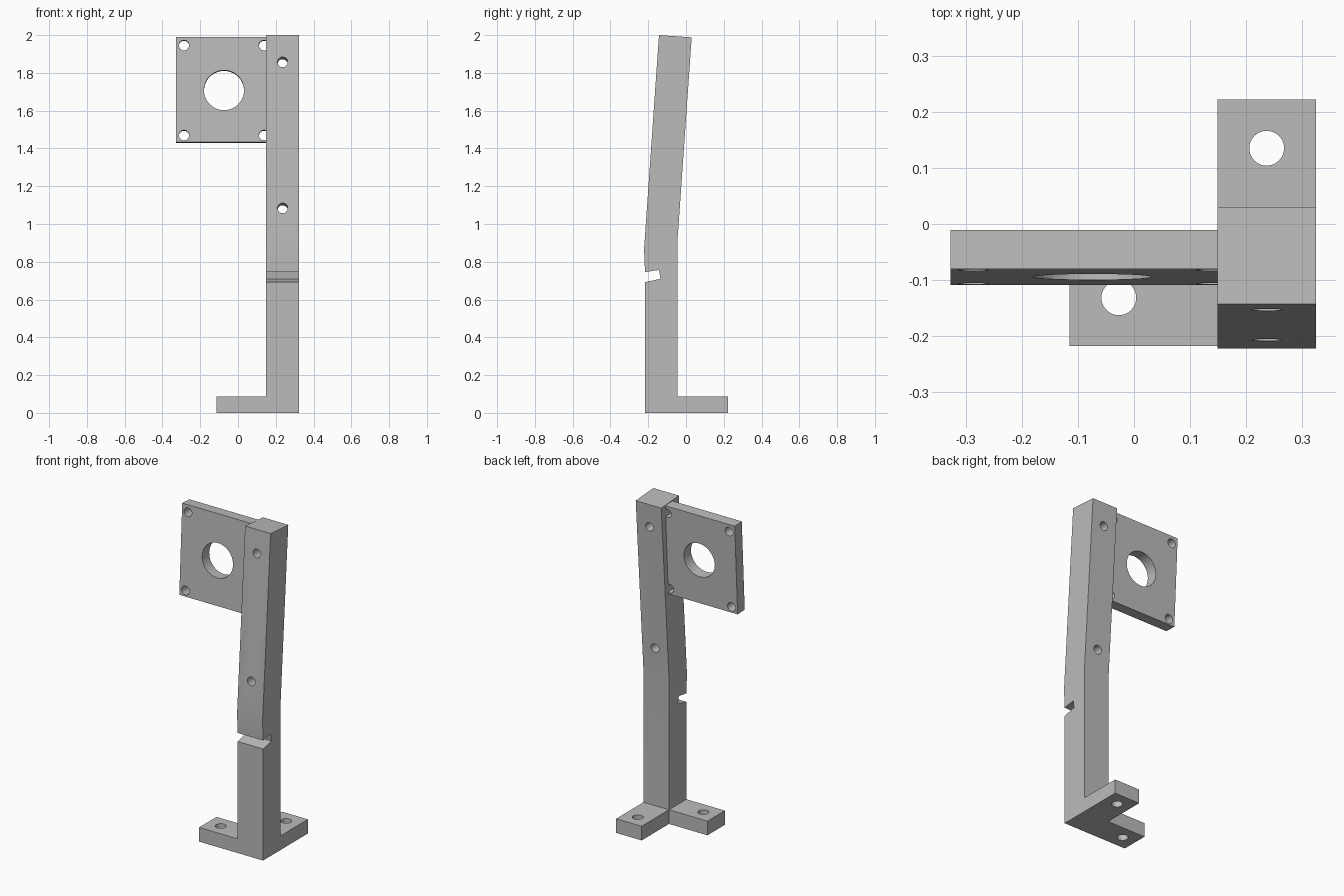
import bpy, bmesh
from math import radians, tan
from mathutils import Vector, Matrix

if "Cube" in bpy.data.objects:
    bpy.data.objects.remove(bpy.data.objects["Cube"], do_unlink=True)

grey = bpy.data.materials.new("plain grey")
grey.use_nodes = True
colour = (0.5, 0.5, 0.5, 1)
grey.diffuse_color = colour
grey.node_tree.nodes["Principled BSDF"].inputs["Base Color"].default_value = colour

X0, X1 = 0.149, 0.324          # post sides
Y0, Y1 = -0.217, -0.046        # lower post front and back
FOOT_X, FOOT_Y, FOOT_H = -0.115, 0.222, 0.088
MID_X, MID_Y = (X0 + X1) / 2, (Y0 + Y1) / 2
LEAN, PLATE_LEAN = radians(4), radians(3)


def prism(name, points, offset):
    """Extrude a closed outline along an offset."""
    bm = bmesh.new()
    face = bm.faces.new([bm.verts.new(p) for p in points])
    ext = bmesh.ops.extrude_face_region(bm, geom=[face])
    moved = [v for v in ext["geom"] if isinstance(v, bmesh.types.BMVert)]
    bmesh.ops.translate(bm, verts=moved, vec=offset)
    bmesh.ops.recalc_face_normals(bm, faces=bm.faces)
    return finish(name, bm)


def finish(name, bm):
    mesh = bpy.data.meshes.new(name)
    bm.to_mesh(mesh)
    bm.free()
    mesh.materials.append(grey)
    ob = bpy.data.objects.new(name, mesh)
    bpy.context.collection.objects.link(ob)
    return ob


def combine(ob, other, operation):
    """Apply a boolean and discard the helper."""
    mod = ob.modifiers.new("boolean", "BOOLEAN")
    mod.operation, mod.solver, mod.object = operation, "EXACT", other
    bpy.context.view_layer.objects.active = ob
    bpy.ops.object.modifier_apply(modifier=mod.name)
    bpy.data.objects.remove(other, do_unlink=True)


def drill(ob, centre, radius, axis, depth=0.5):
    bm = bmesh.new()
    turn = Vector(axis).to_track_quat("Z", "Y").to_matrix().to_4x4()
    bmesh.ops.create_cone(bm, cap_ends=True, segments=40, radius1=radius, radius2=radius,
                          depth=depth, matrix=Matrix.Translation(centre) @ turn)
    cutter = finish("hole_cutter", bm)
    cutter.hide_render = True
    combine(ob, cutter, "DIFFERENCE")


def smooth(ob):
    bpy.ops.object.select_all(action="DESELECT")
    ob.select_set(True)
    bpy.context.view_layer.objects.active = ob
    bpy.ops.object.shade_smooth_by_angle(angle=radians(30))
    ob.data.materials.clear()
    ob.data.materials.append(grey)


# Post: side profile with the notch and the backward bend
side = [(Y0, 0.04), (Y0, 0.692), (-0.135, 0.71), (-0.143, 0.757), (Y0, 0.745),
        (-0.222, 0.867), (-0.143, 2.0), (0.03, 1.988), (Y1, 0.9), (Y1, 0.04)]
bracket = prism("bracket_post", [(X0, y, z) for y, z in side], (X1 - X0, 0, 0))

# Foot: L-shaped base with one toe to the side and one to the back
base = [(FOOT_X, Y0), (X1, Y0), (X1, FOOT_Y), (X0, FOOT_Y), (X0, Y1), (FOOT_X, Y1)]
foot = prism("foot", [(x, y, 0) for x, y in base], (0, 0, FOOT_H))
combine(bracket, foot, "UNION")

# Screw holes in the toes and in the leaning part of the post
for x, y in [(-0.027, MID_Y), (MID_X, 0.135)]:
    drill(bracket, (x, y, FOOT_H / 2), 0.031, (0, 0, 1))
for z in (1.857, 1.084):
    front = -0.143 - (2 - z) * tan(LEAN)
    drill(bracket, (MID_X, front, z), 0.027, (0, 1, -tan(LEAN)))
smooth(bracket)

# Mounting plate, leaning back and set into the post
CX, CZ, HALF_W, Z0, Z1 = -0.074, 1.708, 0.253, 1.43, 1.988
outline = [(-0.1085, Z0 + 0.003), (-0.08, Z1 + 0.003), (-0.0105, Z1), (-0.039, Z0)]
plate = prism("mounting_plate", [(CX - HALF_W, y, z) for y, z in outline], (2 * HALF_W, 0, 0))
axis = (0, 1, -tan(PLATE_LEAN))


def plate_hole(x, z, radius):
    drill(plate, (x, -0.094 + (z - CZ) * tan(PLATE_LEAN), z), radius, axis)


plate_hole(CX, CZ, 0.106)
for sx in (-1, 1):
    for sz in (-1, 1):
        plate_hole(CX + sx * 0.212, CZ + sz * 0.238, 0.027)
smooth(plate)
